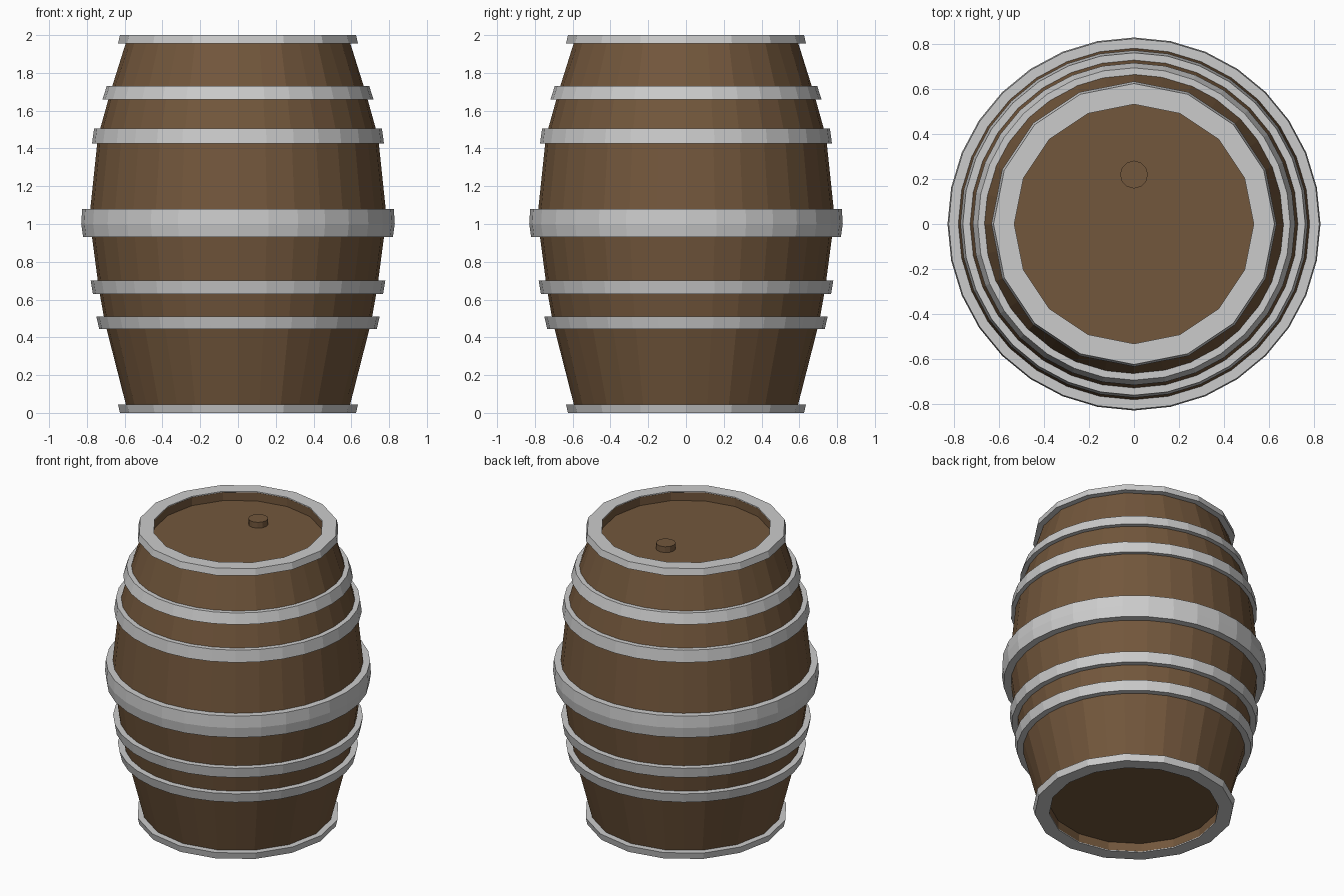
import bpy, bmesh, math

if "Cube" in bpy.data.objects:
    bpy.data.objects.remove(bpy.data.objects["Cube"])

SEG = 32

wood = bpy.data.materials.new("wood")
wood.diffuse_color = (0.17, 0.095, 0.045, 1)
wood.use_nodes = True
wood.node_tree.nodes["Principled BSDF"].inputs["Base Color"].default_value = wood.diffuse_color


def lathe(name, profile, closed, material=None):
    """Spin (radius, z, sides) points; 16-sided rings keep every other vertex on the chord."""
    bm = bmesh.new()
    rings = []
    for r, z, sides in profile:
        ring = []
        for i in range(SEG):
            a = 2 * math.pi * i / SEG
            k = math.cos(math.pi / 16) if sides == 16 and i % 2 else 1
            ring.append(bm.verts.new((r * k * math.cos(a), r * k * math.sin(a), z)))
        rings.append(ring)
    pairs = list(zip(rings, rings[1:]))
    if closed:
        pairs.append((rings[-1], rings[0]))
    for lo, hi in pairs:
        for i in range(SEG):
            j = (i + 1) % SEG
            bm.faces.new((lo[i], lo[j], hi[j], hi[i]))
    if not closed:
        bm.faces.new(rings[0])
        bm.faces.new(rings[-1])
    bmesh.ops.recalc_face_normals(bm, faces=bm.faces)
    mesh = bpy.data.meshes.new(name)
    bm.to_mesh(mesh)
    bm.free()
    obj = bpy.data.objects.new(name, mesh)
    bpy.context.collection.objects.link(obj)
    if material:
        mesh.materials.append(material)
    return obj


# Bulging wooden body with recessed ends
lathe("barrel_body", [
    (0.535, 0.065, 16), (0.535, 0.005, 16), (0.58, 0.005, 16),
    (0.595, 0.05, 16), (0.705, 0.48, 32), (0.737, 0.66, 32),
    (0.782, 1.0, 32), (0.782, 1.08, 32), (0.742, 1.46, 32),
    (0.675, 1.70, 32), (0.595, 1.955, 16), (0.58, 1.995, 16),
    (0.535, 1.995, 16), (0.535, 1.935, 16)], False, wood)

# Metal hoops: inner radius, then outer (radius, z) edge from bottom to top
hoops = {
    "lower_hoop": (0.69, [(0.735, 0.445), (0.75, 0.51)]),
    "lower_middle_hoop": (0.72, [(0.768, 0.63), (0.78, 0.70)]),
    "centre_hoop": (0.765, [(0.82, 0.93), (0.83, 1.0), (0.825, 1.08)]),
    "upper_middle_hoop": (0.725, [(0.773, 1.425), (0.762, 1.505)]),
    "upper_hoop": (0.655, [(0.717, 1.66), (0.695, 1.73)]),
}
for name, (inner, edge) in hoops.items():
    pts = [(inner, edge[0][1], 32)] + [(r, z, 32) for r, z in edge] + [(inner, edge[-1][1], 32)]
    lathe(name, pts, True)

# End rims wrap over the stave ends
rim = [(0.58, 0.045), (0.635, 0.045), (0.625, 0.0), (0.533, 0.0), (0.533, 0.006)]
lathe("bottom_rim", [(r, z, 16) for r, z in rim], True)
lathe("top_rim", [(r, 2 - z, 16) for r, z in rim], True)

# Bung in the lid
bpy.ops.mesh.primitive_cylinder_add(vertices=12, radius=0.062, depth=0.05, location=(0, 0.22, 1.95))
bung = bpy.context.object
bung.name = "bung"
bung.data.materials.append(wood)
